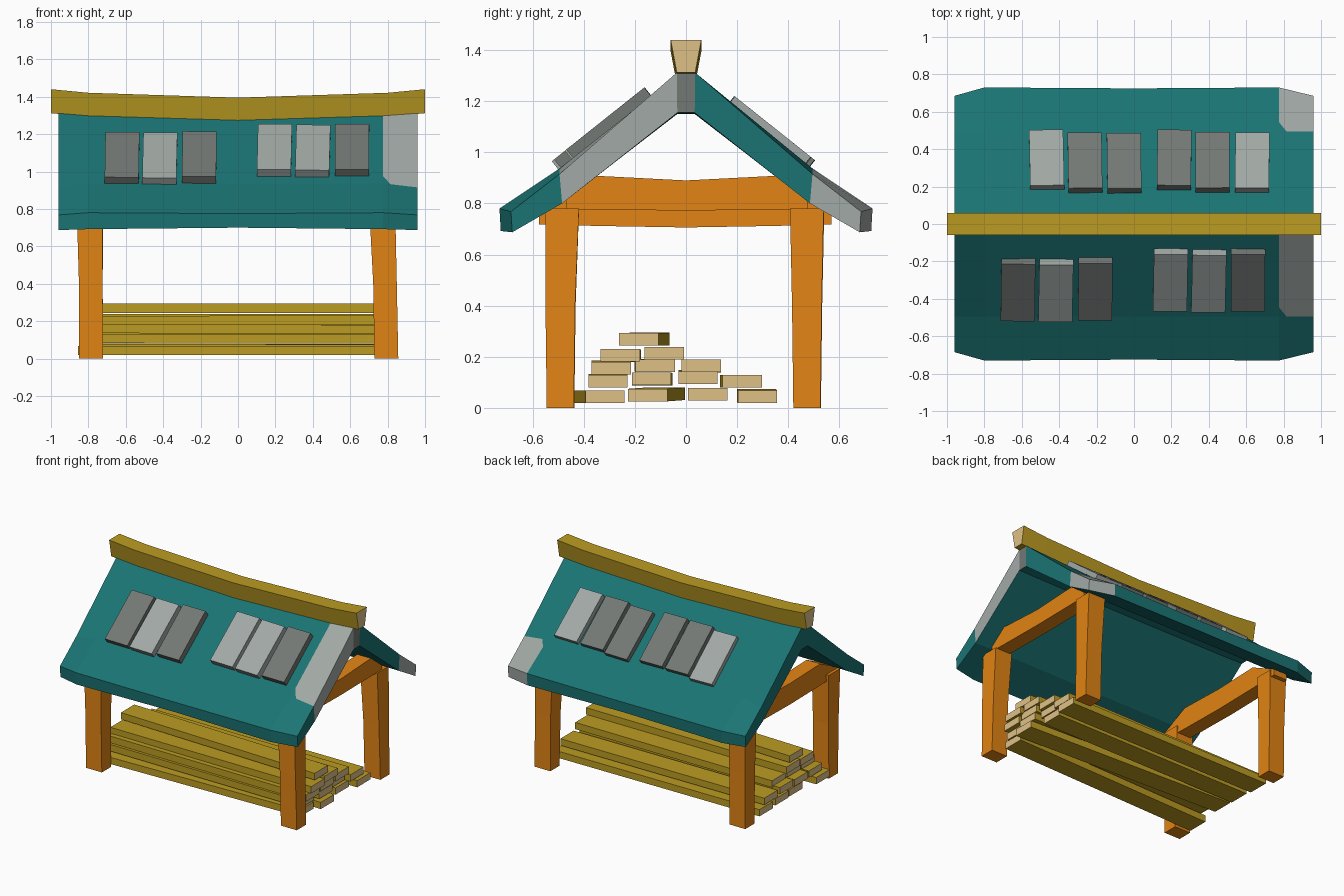
import bpy, bmesh, math, random
from mathutils import Matrix

if "Cube" in bpy.data.objects:
    bpy.data.objects.remove(bpy.data.objects["Cube"])

random.seed(4)


def mat(name, r, g, b):
    m = bpy.data.materials.new(name)
    m.diffuse_color = (r, g, b, 1)
    m.use_nodes = True
    m.node_tree.nodes["Principled BSDF"].inputs["Base Color"].default_value = m.diffuse_color
    return m


TEAL = mat("teal roof", 0.011, 0.175, 0.175)
LIGHT = mat("light grey", 0.36, 0.40, 0.38)
DARK = mat("dark grey", 0.172, 0.19, 0.175)
ORANGE = mat("orange wood", 0.76, 0.23, 0.007)
GOLD = mat("golden wood", 0.50, 0.33, 0.016)
TAN = mat("tan end grain", 0.73, 0.53, 0.24)


def loft(name, rings, mats, rule=None, split_caps=False):
    """Skin rings of points into a closed solid; rule(face) picks the material."""
    bm = bmesh.new()
    vs = [[bm.verts.new(p) for p in ring] for ring in rings]
    n = len(rings[0])
    for a, b in zip(vs, vs[1:]):
        for i in range(n):
            j = (i + 1) % n
            bm.faces.new((a[i], a[j], b[j], b[i]))
    for cap in (vs[0], vs[-1]):
        if split_caps:
            for i in range(n // 2 - 1):
                bm.faces.new((cap[i], cap[i + 1], cap[n - 2 - i], cap[n - 1 - i]))
        else:
            bm.faces.new(cap)
    bmesh.ops.recalc_face_normals(bm, faces=bm.faces)
    bm.normal_update()
    if rule:
        for f in bm.faces:
            f.material_index = rule(f)
    me = bpy.data.meshes.new(name)
    ob = bpy.data.objects.new(name, me)
    bpy.context.collection.objects.link(ob)
    for m in mats:
        me.materials.append(m)
    bm.to_mesh(me)
    bm.free()
    return ob


def rect(x, y, z, hx, hy):
    return [(x - hx, y - hy, z), (x + hx, y - hy, z), (x + hx, y + hy, z), (x - hx, y + hy, z)]


def end_rule(f):
    return 1 if abs(f.normal.x) > 0.8 else 0


# Roof: flared, sagging gable shell, with grey worn patches at the right end
def roof_ring(x, eave, top, under):
    half = list(zip((0.036, 0.495, eave), top))
    low = list(zip((0.034, 0.485, eave - 0.005), under))
    outer = [(-y, z) for y, z in reversed(half)] + half
    inner = list(reversed(low)) + [(-y, z) for y, z in low]
    return [(x, y, z) for y, z in outer + inner]


def roof_rule(f):
    c, n = f.calc_center_median(), f.normal
    if c.x < 0.8 or n.z < -0.3:
        return 0
    if abs(c.y) < 0.03:
        return 2
    return 1 if (-0.49 < c.y < 0 or c.y > 0.49) else 0


END = ((1.312, 0.915, 0.768), (1.155, 0.80, 0.687))
NEAR = ((1.299, 0.937, 0.78), (1.152, 0.802, 0.692))
MID = ((1.275, 0.93, 0.775), (1.15, 0.802, 0.70))
roof = loft("roof", [roof_ring(-0.96, 0.685, *END), roof_ring(-0.80, 0.73, *NEAR),
                     roof_ring(0, 0.725, *MID), roof_ring(0.775, 0.73, *NEAR),
                     roof_ring(0.96, 0.685, *END)],
            [TEAL, LIGHT, DARK], roof_rule, split_caps=True)

# Clip the inner corner of each grey patch
bm = bmesh.new()
bm.from_mesh(roof.data)
for y in (-0.495, 0.495):
    for f in [f for f in bm.faces if f.material_index == 1 and f.normal.z > 0.3
              and (f.calc_center_median().y > 0) == (y > 0)]:
        bmesh.ops.bisect_plane(bm, geom=[f] + list(f.edges) + list(f.verts),
                               plane_co=(0.815, y, 0), plane_no=(0.05, 0.04, 0))
for f in bm.faces:
    if f.material_index == 1 and f.calc_center_median().x < 0.815:
        f.material_index = 0
bm.to_mesh(roof.data)
bm.free()

# Ridge beam: sagging, wider at the top
loft("ridge_beam", [[(x, -0.036, z - 0.128), (x, 0.036, z - 0.128), (x, 0.06, z), (x, -0.06, z)]
                    for x, z in ((-1, 1.44), (-0.8, 1.421), (0, 1.395), (0.8, 1.421), (1, 1.44))],
     [GOLD, TAN], end_rule)

# Shingle slabs: (centre x, centre y, is light)
SLABS = [(-0.62, -0.352, 0), (-0.418, -0.356, 1), (-0.207, -0.348, 0),
         (0.195, -0.30, 1), (0.40, -0.305, 1), (0.61, -0.30, 0),
         (-0.467, 0.343, 1), (-0.262, 0.328, 0), (-0.053, 0.326, 0),
         (0.215, 0.343, 0), (0.42, 0.33, 0), (0.632, 0.328, 1)]
for i, (x, y, light) in enumerate(SLABS):
    length = 0.195 if y < 0 else 0.19
    t = 0.025 if y < 0 else 0.02
    ob = loft(f"roof_slab_{i + 1}", [rect(0, 0, -t, 0.091, length), rect(0, 0, t, 0.091, length)],
              [LIGHT if light else DARK])
    z = 1.285 - 0.81 * (abs(y) - 0.036) + (0.042 if y < 0 else 0.036)
    ob.matrix_world = (Matrix.Translation((x, y, z))
                       @ Matrix.Rotation(math.radians(-38.5 if y > 0 else 38.5), 4, 'X')
                       @ Matrix.Rotation(random.uniform(-0.02, 0.02), 4, 'Z'))

# Posts: slightly uneven, wider at the top
POSTS = [("front_left_post", -0.785, -0.49, -0.792, -0.485, 0.765),
         ("front_right_post", 0.793, -0.492, 0.772, -0.485, 0.78),
         ("back_left_post", -0.785, 0.475, -0.79, 0.475, 0.765),
         ("back_right_post", 0.793, 0.473, 0.772, 0.473, 0.78)]
for name, bx, by, tx, ty, h in POSTS:
    loft(name, [rect(bx, by, 0, 0.064, 0.053), rect((bx * 2 + tx) / 3, by, 0.4, 0.063, 0.058),
                rect(tx, ty, h, 0.069, 0.066)], [ORANGE])


# Cross beams under the roof at both ends
def cross_beam(name, x, profile):
    loft(name, [[(x - 0.055, y, a), (x + 0.055, y, a), (x + 0.055, y, b), (x - 0.055, y, b)]
                for y, a, b in profile], [ORANGE])


cross_beam("right_cross_beam", 0.775,
           [(-0.47, 0.778, 0.84), (-0.35, 0.776, 0.908), (0, 0.772, 0.89),
            (0.35, 0.776, 0.908), (0.475, 0.778, 0.84)])
cross_beam("left_cross_beam", -0.785,
           [(-0.575, 0.718, 0.76), (-0.35, 0.712, 0.87), (0, 0.706, 0.86),
            (0.35, 0.712, 0.87), (0.57, 0.718, 0.76)])

# Plank stack: (y, z at the right end, sideways shift of the left end)
PLANKS = [(-0.317, 0.044, -0.045), (-0.15, 0.05, 0.07), (0.085, 0.054, 0), (0.28, 0.043, -0.004),
          (-0.305, 0.104, 0), (-0.135, 0.113, 0.005), (0.047, 0.117, 0), (0.22, 0.105, -0.01),
          (-0.292, 0.155, 0), (-0.12, 0.165, -0.004), (0.06, 0.165, 0),
          (-0.258, 0.206, 0.004), (-0.085, 0.214, 0), (-0.185, 0.269, 0.044)]
for i, (y, z, shift) in enumerate(PLANKS):
    x0 = (-0.86 if i < 8 else -0.81) + random.uniform(0, 0.03)
    x1 = 0.81 + random.uniform(-0.04, 0.03)
    lift = random.uniform(-0.003, 0.007)
    rings = [[(x, c - 0.077, h - 0.0245), (x, c + 0.077, h - 0.0245),
              (x, c + 0.077, h + 0.0245), (x, c - 0.077, h + 0.0245)]
             for x, c, h in ((x0, y + shift, z + lift), (x1, y, z))]
    loft(f"plank_{i + 1}", rings, [GOLD, TAN], end_rule)
